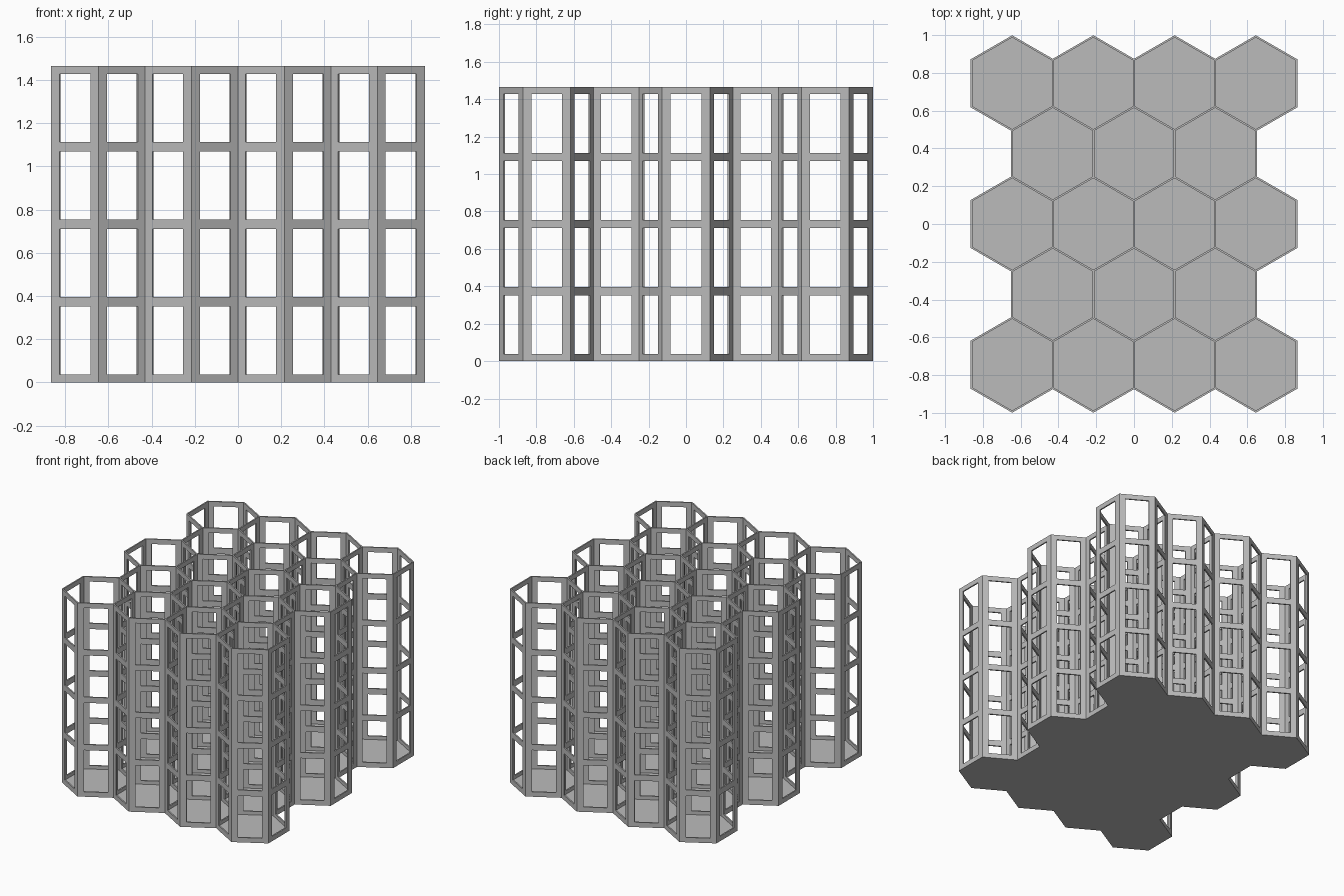
import bpy
import bmesh
from math import cos, sin, pi, sqrt
from mathutils import Vector

cube = bpy.data.objects.get("Cube")
if cube:
    bpy.data.objects.remove(cube)

PITCH = 0.43                        # spacing of cells in a row
WALL = 0.01                         # neighbouring walls overlap by this
RADIUS = (PITCH + WALL) / sqrt(3)   # outer corner radius of a cell
POST = 0.045                        # frame width beside each window
HEIGHT = 1.465
FLOOR = 0.01
SILL, WINDOW, STOREY = 0.037, 0.315, 0.3587

grey = bpy.data.materials.new("plain grey")
grey.use_nodes = True
grey.diffuse_color = (0.5, 0.5, 0.5, 1)
grey.node_tree.nodes["Principled BSDF"].inputs["Base Color"].default_value = (0.5, 0.5, 0.5, 1)


def hexagon(radius):
    return [Vector((radius * cos(pi / 6 + k * pi / 3), radius * sin(pi / 6 + k * pi / 3), 0))
            for k in range(6)]


def finish(bm, name):
    mesh = bpy.data.meshes.new(name)
    bm.to_mesh(mesh)
    bm.free()
    mesh.materials.append(grey)
    return mesh


def place(mesh, name, x, y):
    obj = bpy.data.objects.new(name, mesh)
    obj.location = (x, y, 0)
    bpy.context.collection.objects.link(obj)
    return obj


# Hexagonal wall sheet: a post, window, post strip on each of the six sides
corners = hexagon(RADIUS)
ring = []
for k, a in enumerate(corners):
    b = corners[(k + 1) % 6]
    ring += [a.lerp(b, t) for t in (0, POST / RADIUS, 1 - POST / RADIUS)]
levels = [0]
for storey in range(4):
    bottom = SILL + storey * STOREY
    levels += [bottom, bottom + WINDOW]
levels.append(HEIGHT)

bm = bmesh.new()
rows = [[bm.verts.new((p.x, p.y, z)) for p in ring] for z in levels]
count = len(ring)
for r in range(len(levels) - 1):
    for c in range(count):
        if r % 2 and c % 3 == 1:    # window opening
            continue
        d = (c + 1) % count
        bm.faces.new((rows[r][c], rows[r][d], rows[r + 1][d], rows[r + 1][c]))
wall_mesh = finish(bm, "cell_wall")

# Thin hexagonal floor plate
bm = bmesh.new()
base = bm.faces.new([bm.verts.new(p) for p in hexagon(RADIUS - WALL / 2)])
top = bmesh.ops.extrude_face_region(bm, geom=[base], use_keep_orig=True)
bmesh.ops.translate(bm, vec=(0, 0, FLOOR),
                    verts=[v for v in top["geom"] if isinstance(v, bmesh.types.BMVert)])
bmesh.ops.recalc_face_normals(bm, faces=bm.faces)
floor_mesh = finish(bm, "cell_floor")

# Staggered rows of four and three cells
for row in range(5):
    number = 4 - row % 2
    y = (row - 2) * PITCH * sqrt(3) / 2
    for i in range(number):
        x = (i - (number - 1) / 2) * PITCH
        tag = f"_row{row + 1}_{i + 1}"
        wall = place(wall_mesh, "cell_wall" + tag, x, y)
        solid = wall.modifiers.new("wall thickness", 'SOLIDIFY')
        solid.thickness = WALL
        solid.offset = -1
        solid.use_even_offset = True
        place(floor_mesh, "cell_floor" + tag, x, y)
